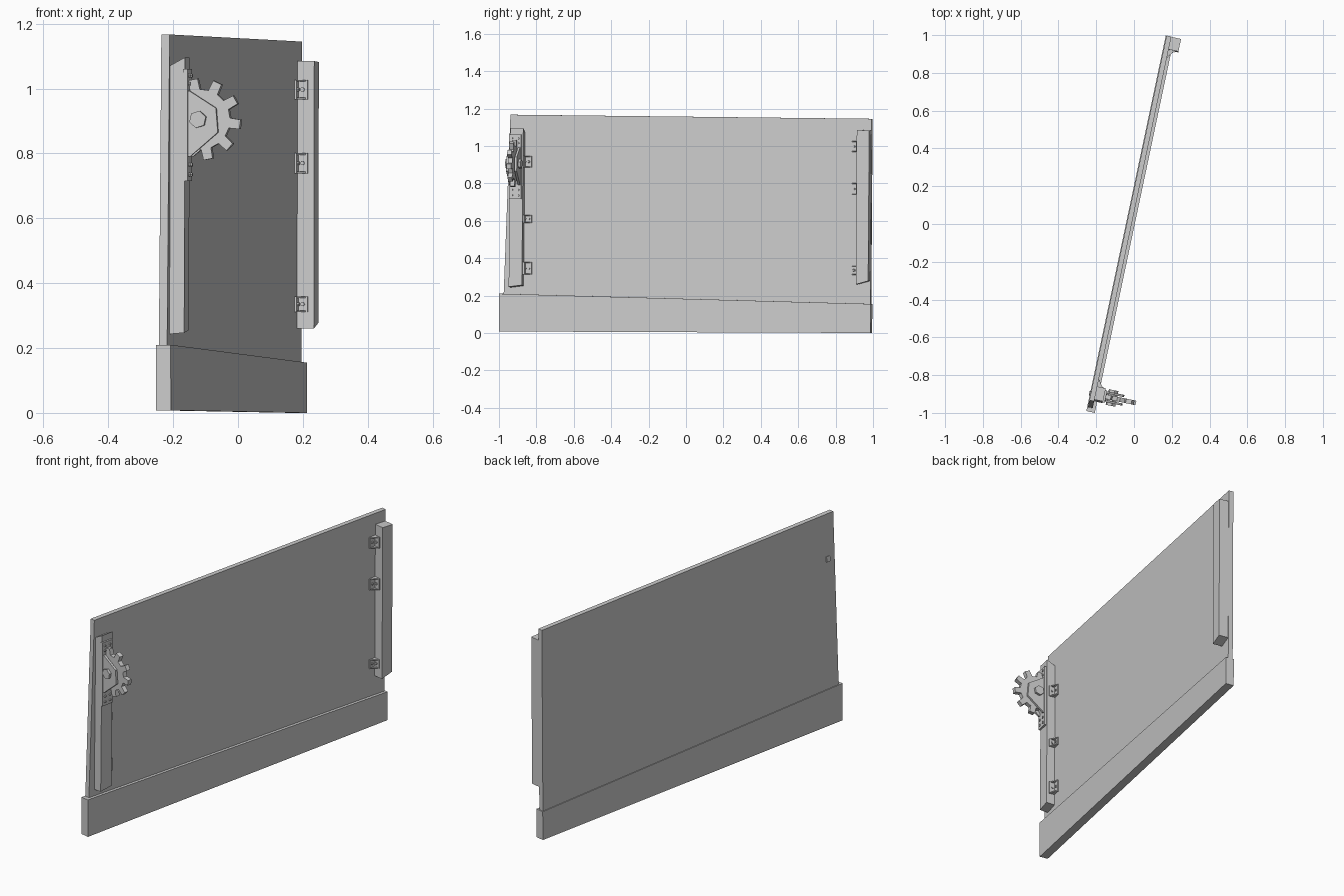
import bpy, bmesh, math
from mathutils import Matrix

if "Cube" in bpy.data.objects:
    bpy.data.objects.remove(bpy.data.objects["Cube"])

# Everything is laid out along the wall: u = out of the wall, v = along it, z = up
TURN = Matrix.Rotation(math.radians(-11.95), 4, 'Z')
metal = bpy.data.materials.new("plain_grey")
metal.diffuse_color = (0.6, 0.6, 0.6, 1)
metal.use_nodes = True
metal.node_tree.nodes["Principled BSDF"].inputs["Base Color"].default_value = metal.diffuse_color


def finish(name, bm):
    bmesh.ops.recalc_face_normals(bm, faces=bm.faces)
    bm.transform(TURN)
    mesh = bpy.data.meshes.new(name)
    bm.to_mesh(mesh)
    bm.free()
    mesh.materials.append(metal)
    ob = bpy.data.objects.new(name, mesh)
    bpy.context.collection.objects.link(ob)
    return ob


def slab(name, u, front, back, zbot, ztop, rise_bot=0, rise_top=0):
    """Slightly skewed box; front/back give v at (bottom, top),
    zbot/ztop give z at (front, back), rises tilt the ends across u."""
    bm = bmesh.new()
    grid = {}
    for i in (0, 1):
        for j, edge in enumerate((front, back)):
            for k in (0, 1):
                z = ztop[j] + i * rise_top if k else zbot[j] + i * rise_bot
                grid[i, j, k] = bm.verts.new((u[i], edge[k], z))
    loop = [(0, 0), (1, 0), (1, 1), (0, 1)]
    for a in (0, 1):
        bm.faces.new([grid[a, p, q] for p, q in loop])
        bm.faces.new([grid[p, a, q] for p, q in loop])
        bm.faces.new([grid[p, q, a] for p, q in loop])
    return finish(name, bm)


def box(name, u, v, z):
    return slab(name, u, (v[0],) * 2, (v[1],) * 2, (z[0],) * 2, (z[1],) * 2)


def prism(name, outline, v0, v1):
    """Extrude a (u, z) outline along the wall."""
    bm = bmesh.new()
    face = bm.faces.new([bm.verts.new((p, v0, q)) for p, q in outline])
    out = bmesh.ops.extrude_face_region(bm, geom=[face])
    moved = [g for g in out["geom"] if isinstance(g, bmesh.types.BMVert)]
    bmesh.ops.translate(bm, verts=moved, vec=(0, v1 - v0, 0))
    return finish(name, bm)


def ring(u, z, r, n, start=0.0):
    return [(u + r * math.cos(start + math.tau * i / n),
             z + r * math.sin(start + math.tau * i / n)) for i in range(n)]


def screw(name, u, v, z, r=0.007, depth=0.006):
    """Screw head facing out of the wall."""
    bm = bmesh.new()
    bmesh.ops.create_cone(bm, cap_ends=True, segments=6, radius1=r, radius2=r * 0.8, depth=depth,
                          matrix=Matrix.Translation((u, v, z)) @ Matrix.Rotation(math.pi / 2, 4, 'Y'))
    return finish(name, bm)


# Wall panel and thicker skirting base
slab("wall_panel", (-0.038, -0.012), (-1.005, -0.962), (1.004, 1.012), (0.05, 0.05), (1.167, 1.145))
slab("wall_base", (-0.042, 0.004), (-1.020, -1.021), (1.008, 1.010), (0.008, 0.0), (0.21, 0.155))

# Upright posts at both ends
slab("front_post", (-0.014, 0.034), (-0.962, -0.953), (-0.890, -0.882),
     (0.243, 0.252), (1.07, 1.07), 0.004, 0.026)
slab("back_post", (-0.014, 0.041), (0.937, 0.942), (1.004, 1.010),
     (0.260, 0.278), (1.085, 1.082))


# Angle brackets that hold each post to the wall
def bracket(name, v, side, z, h):
    far = v + side * 0.040
    near = v + side * 0.007
    box(name + "_wall_leaf", (-0.013, -0.006), sorted((v, far)), (z - h, z + h))
    box(name + "_post_leaf", (-0.013, 0.022), sorted((v - side * 0.003, near)), (z - h, z + h))
    # triangular gussets at top and bottom of the angle
    for s in (-1, 1):
        bm = bmesh.new()
        tri = [(-0.010, v), (0.020, v), (-0.010, far)]
        lo, hi = sorted((z + s * h, z + s * (h - 0.005)))
        low = [bm.verts.new((p, q, lo)) for p, q in tri]
        top = [bm.verts.new((p, q, hi)) for p, q in tri]
        bm.faces.new(low)
        bm.faces.new(top)
        for i in range(3):
            k = (i + 1) % 3
            bm.faces.new((low[i], low[k], top[k], top[i]))
        finish(name + "_gusset", bm)
    screw(name + "_screw", -0.004, v + side * 0.025, z)
    prism(name + "_post_screw", ring(0.006, z, 0.007, 6), near, near + side * 0.005)


for z, h in ((0.915, 0.030), (0.61, 0.021), (0.345, 0.033)):
    bracket("front_bracket", -0.885, 1, z, h)
for z, h in ((0.997, 0.030), (0.77, 0.031), (0.335, 0.024)):
    bracket("back_bracket", 0.940, -1, z, h)

# Gear mount: flange on the post and two cheek plates
CU, CV, CZ = 0.080, -0.925, 0.905
box("mount_flange", (0.030, 0.044), (CV - 0.033, CV + 0.033), (0.715, 1.06))
for z in (0.735, 0.765, 1.015, 1.04):
    for dv in (-0.017, 0.017):
        screw("flange_screw", 0.046, CV + dv, z)
cheek = [(0.036, 0.79), (0.050, 0.79), (0.138, 0.865), (0.132, 0.940), (0.050, 0.992), (0.036, 0.992)]
for s in (-1, 1):
    prism("mount_cheek", cheek, CV + s * 0.017, CV + s * 0.029)

# Toothed gear wheel
outline = []
for i in range(10):
    a = math.radians(-7) + math.tau * i / 10
    for r, da in ((0.093, -0.17), (0.126, -0.115), (0.126, 0.115), (0.093, 0.17)):
        outline.append((CU + r * math.cos(a + da), CZ + r * math.sin(a + da)))
prism("gear_wheel", outline, CV - 0.012, CV + 0.012)

# Axle with hexagonal ends
prism("gear_axle", ring(CU - 0.003, CZ, 0.027, 6, 0.3), CV - 0.042, CV + 0.042)
